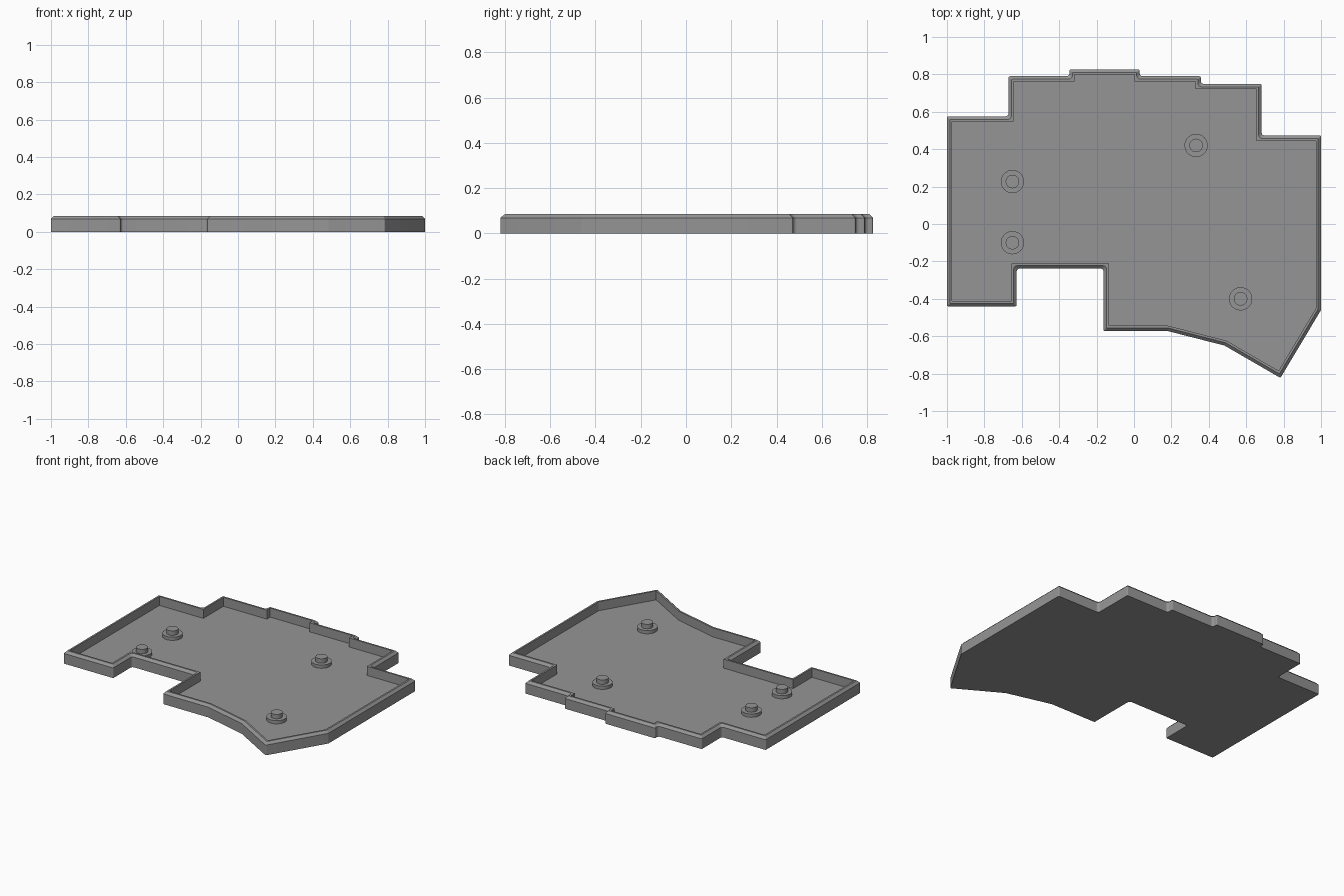
import bpy, bmesh, math
from mathutils import Vector

if "Cube" in bpy.data.objects:
    bpy.data.objects.remove(bpy.data.objects["Cube"])

grey = bpy.data.materials.new("mid grey")
grey.diffuse_color = (0.3, 0.3, 0.3, 1)
grey.use_nodes = True
grey.node_tree.nodes["Principled BSDF"].inputs["Base Color"].default_value = grey.diffuse_color

HEIGHT, FLOOR, WALL, CHAMFER = 0.085, 0.024, 0.028, 0.016

# Case outline, counter-clockwise
OUTLINE = [Vector(p) for p in [
    (-1, -0.44), (-0.628, -0.44), (-0.628, -0.238), (-0.163, -0.238),
    (-0.163, -0.572), (0.179, -0.572), (0.484, -0.65), (0.783, -0.823),
    (1, -0.46), (1, 0.473), (0.682, 0.473), (0.682, 0.749), (0.357, 0.749),
    (0.357, 0.79), (0.03, 0.79), (0.03, 0.826), (-0.345, 0.826),
    (-0.345, 0.79), (-0.671, 0.79), (-0.671, 0.575), (-1, 0.575)]]


def inset_ring(d, r_convex, r_concave, steps=6):
    """Outline moved inwards by d, with rounded corners."""
    n, points = len(OUTLINE), []
    for i, p in enumerate(OUTLINE):
        u = (p - OUTLINE[i - 1]).normalized()
        v = (OUTLINE[(i + 1) % n] - p).normalized()
        nu, nv = Vector((-u.y, u.x)), Vector((-v.y, v.x))
        corner = p + (nu + nv) * d / (1 + nu.dot(nv))
        turn = u.x * v.y - u.y * v.x
        r = r_convex if turn > 0 else r_concave
        t = r * math.tan(math.acos(max(-1, min(1, u.dot(v)))) / 2)
        a, b = corner - u * t, corner + v * t
        for k in range(steps + 1):
            s = k / steps
            points.append(a * (1 - s) ** 2 + corner * 2 * s * (1 - s) + b * s * s)
    return points


def finish(bm, name):
    bmesh.ops.remove_doubles(bm, verts=bm.verts, dist=1e-5)
    bmesh.ops.recalc_face_normals(bm, faces=bm.faces)
    mesh = bpy.data.meshes.new(name)
    bm.to_mesh(mesh)
    bm.free()
    mesh.materials.append(grey)
    obj = bpy.data.objects.new(name, mesh)
    bpy.context.collection.objects.link(obj)
    bpy.context.view_layer.objects.active = obj
    obj.select_set(True)
    bpy.ops.object.shade_smooth_by_angle(angle=math.radians(25))
    obj.select_set(False)


def loft(name, rings):
    """Skin a stack of (points, z) rings and cap both ends."""
    bm = bmesh.new()
    loops = [[bm.verts.new((p.x, p.y, z)) for p in pts] for pts, z in rings]
    n = len(loops[0])
    for lo, hi in zip(loops, loops[1:]):
        for i in range(n):
            j = (i + 1) % n
            bm.faces.new((lo[i], lo[j], hi[j], hi[i]))
    bm.faces.new(loops[0][::-1])
    bm.faces.new(loops[-1])
    finish(bm, name)


def circle(x, y, r, n=48):
    return [Vector((x + r * math.cos(2 * math.pi * i / n),
                    y + r * math.sin(2 * math.pi * i / n))) for i in range(n)]


# Tray: outer wall, chamfered rim, inner wall and floor
outer = inset_ring(0, 0.008, 0.02)
rim = inset_ring(CHAMFER, 0.004, 0.024)
inner = inset_ring(WALL, 0, 0)
loft("case_tray", [(outer, 0), (outer, HEIGHT - CHAMFER), (rim, HEIGHT),
                   (inner, HEIGHT), (inner, FLOOR)])

# Stepped mounting posts on the floor
for i, (x, y) in enumerate([(-0.65, 0.227), (-0.65, -0.10), (0.332, 0.42), (0.57, -0.40)]):
    wide, thin = circle(x, y, 0.062), circle(x, y, 0.036)
    loft(f"mounting_post_{i + 1}", [(wide, FLOOR - 0.005), (wide, FLOOR + 0.022),
                                    (thin, FLOOR + 0.022), (thin, FLOOR + 0.052)])
